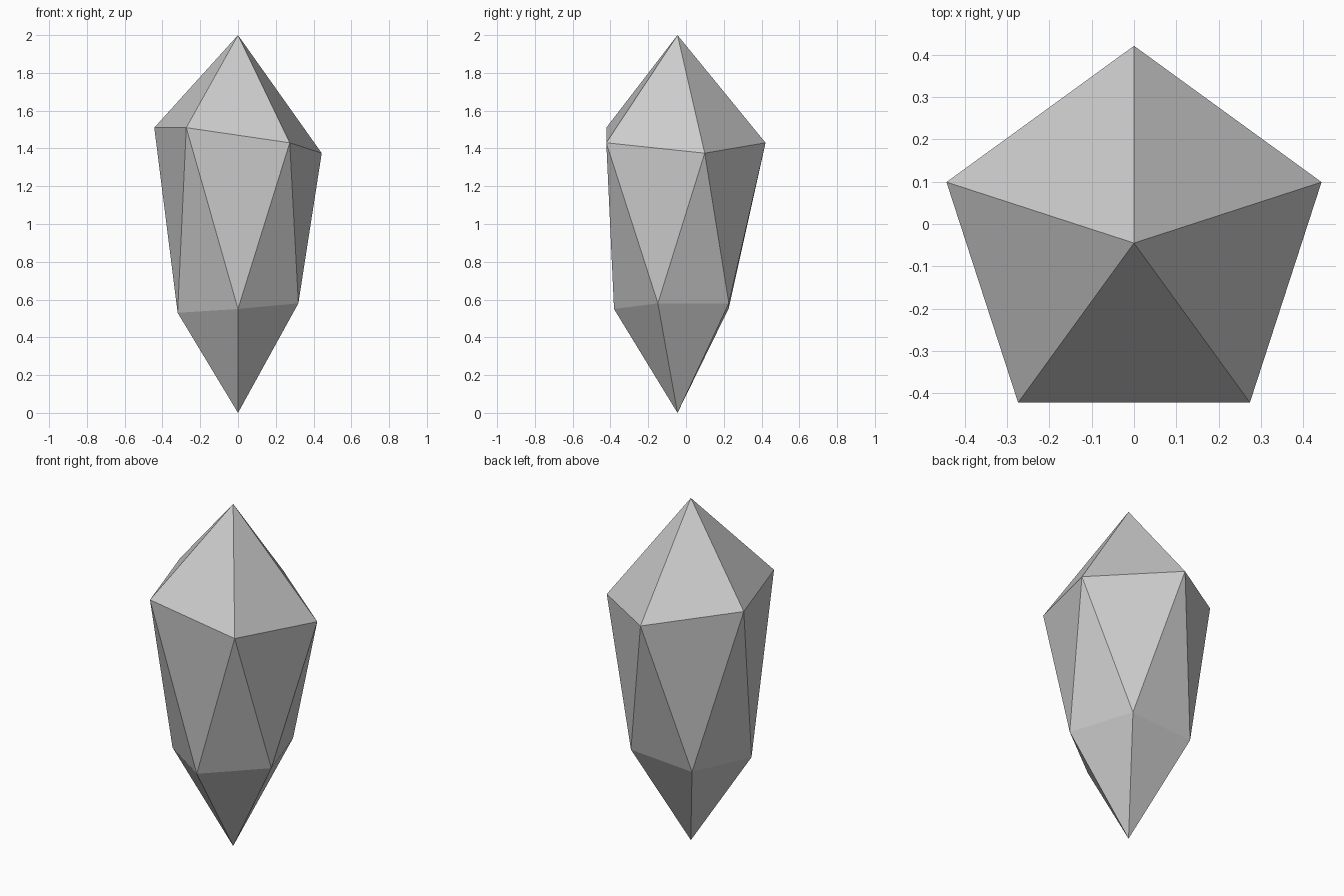
import bpy, bmesh, math

if "Cube" in bpy.data.objects:
    bpy.data.objects.remove(bpy.data.objects["Cube"])

CY = -0.045  # crystal axis sits slightly forward of the centre
SIDES = 5
bm = bmesh.new()


def ring(radius, start_deg, heights):
    """Ring of points, clockwise seen from above."""
    pts = []
    for i, z in enumerate(heights):
        a = math.radians(start_deg - i * 360 / SIDES)
        pts.append(bm.verts.new((radius * math.cos(a), CY + radius * math.sin(a), z)))
    return pts


# Uneven shoulder ring, staggered lower ring and two tips
upper = ring(0.466, 90, [1.43, 1.375, 1.43, 1.51, 1.51])
lower = ring(0.336, 54, [0.58, 0.58, 0.55, 0.53, 0.555])
top = bm.verts.new((0, CY, 2))
bottom = bm.verts.new((0, CY, 0))

# Crown, staggered triangular body and lower point
for i in range(SIDES):
    j = (i + 1) % SIDES
    bm.faces.new((top, upper[j], upper[i]))
    bm.faces.new((upper[i], upper[j], lower[i]))
    bm.faces.new((upper[j], lower[j], lower[i]))
    bm.faces.new((bottom, lower[i], lower[j]))

bmesh.ops.recalc_face_normals(bm, faces=bm.faces)
mesh = bpy.data.meshes.new("crystal")
bm.to_mesh(mesh)
bm.free()
bpy.context.collection.objects.link(bpy.data.objects.new("crystal", mesh))
